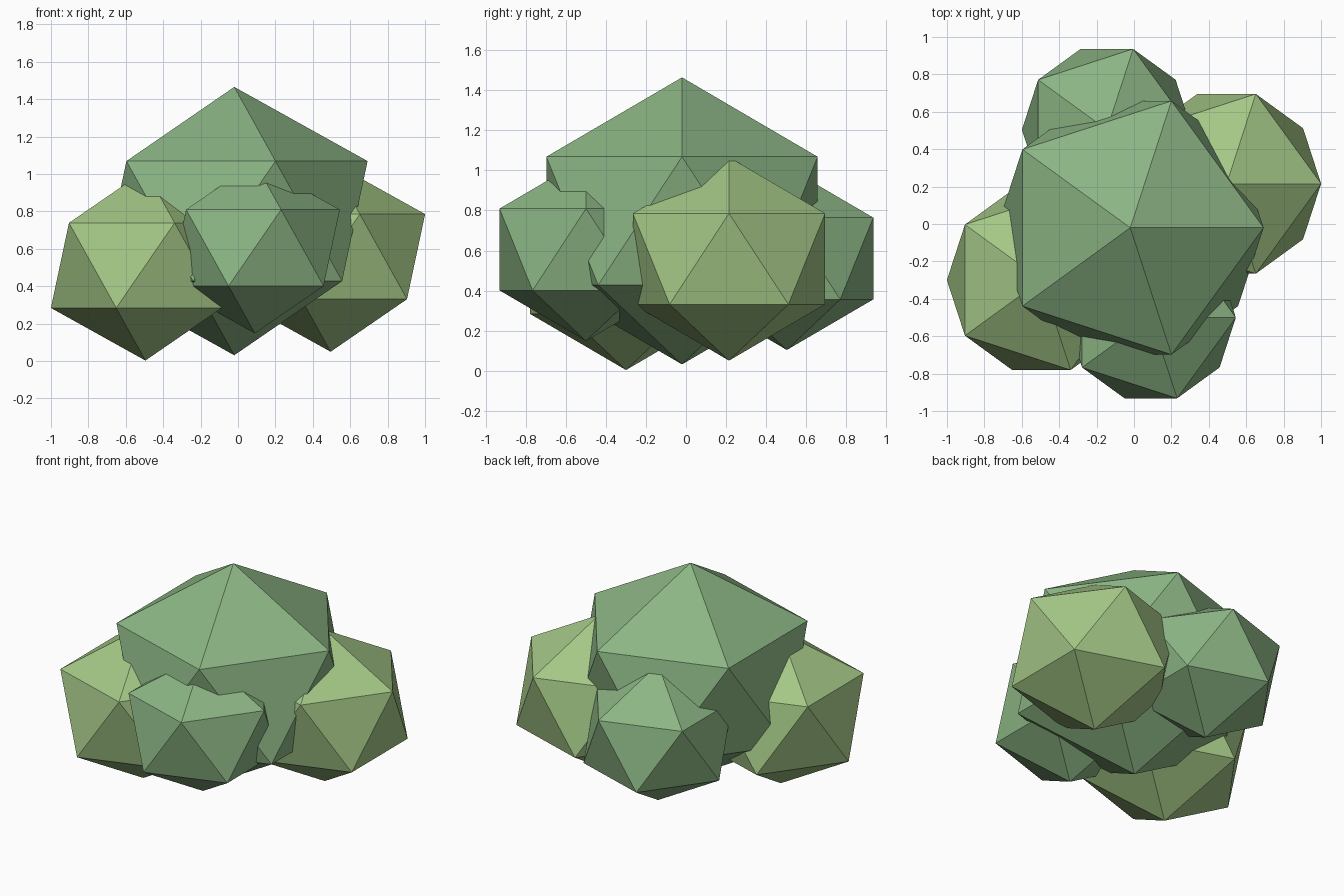
import bpy

if "Cube" in bpy.data.objects:
    bpy.data.objects.remove(bpy.data.objects["Cube"])


def material(name, rgb):
    m = bpy.data.materials.new(name)
    m.diffuse_color = (*rgb, 1.0)
    m.use_nodes = True
    m.node_tree.nodes["Principled BSDF"].inputs["Base Color"].default_value = m.diffuse_color
    return m


leaf_green = material("leaf_green", (0.26, 0.46, 0.23))
light_green = material("light_green", (0.37, 0.57, 0.24))


# Leaf clump: a flat-faced icosahedron, slightly squashed in height
def clump(name, centre, radius, mat):
    bpy.ops.mesh.primitive_ico_sphere_add(subdivisions=1, radius=radius, location=centre)
    ob = bpy.context.object
    ob.name = name
    ob.scale.z = 0.9
    ob.data.materials.append(mat)
    return ob


# Large central clump
clump("main_clump", (-0.02, -0.02, 0.748), 0.797, leaf_green)

# Side clumps
clump("left_clump", (-0.495, -0.30, 0.511), 0.565, light_green)
clump("right_clump", (0.495, 0.215, 0.558), 0.565, light_green)

# Small front and back clumps
clump("front_clump", (0.09, -0.50, 0.605), 0.508, leaf_green)
clump("back_clump", (-0.145, 0.504, 0.56), 0.508, leaf_green)
